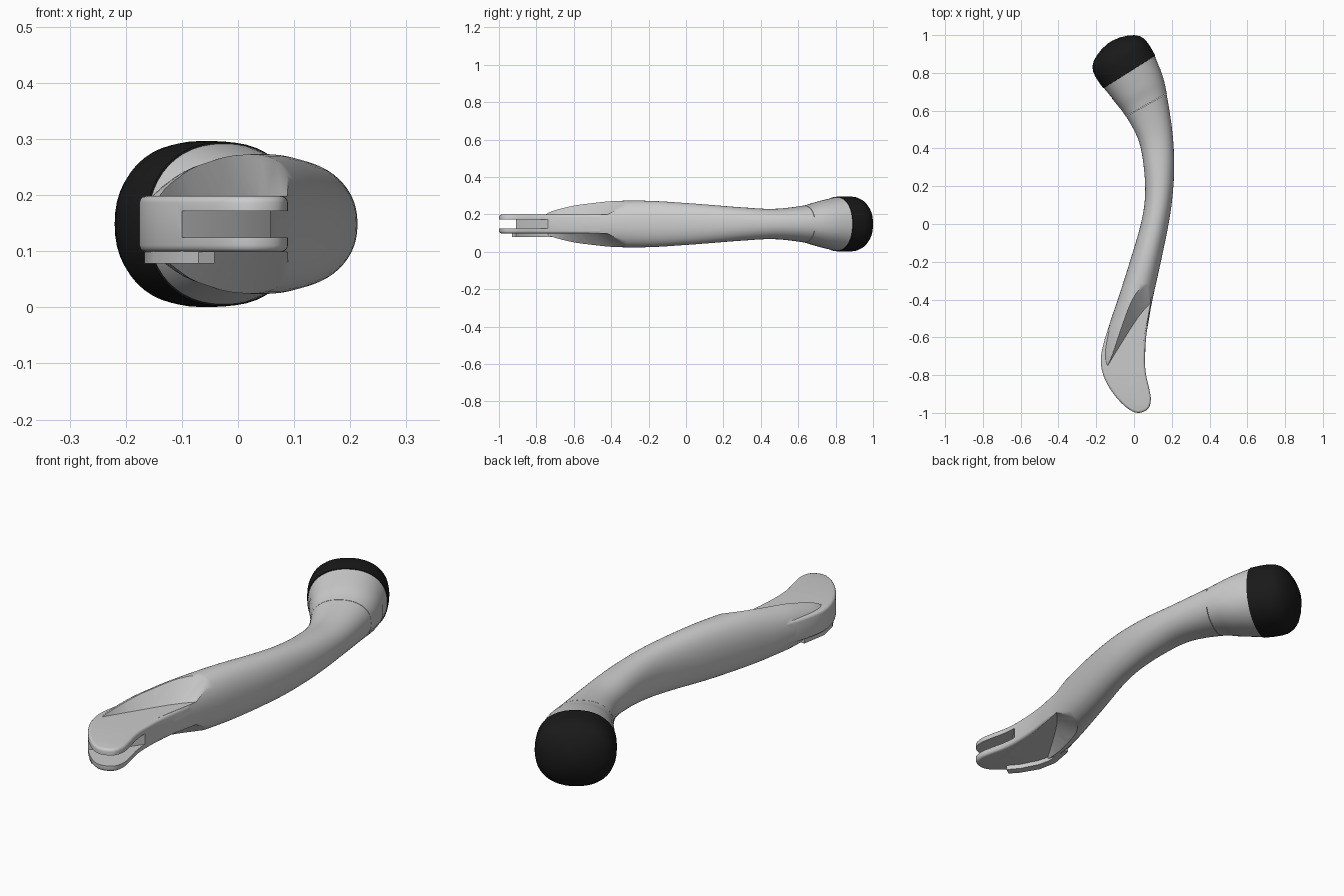
import bpy, bmesh, math
from mathutils import Vector

if "Cube" in bpy.data.objects:
    bpy.data.objects.remove(bpy.data.objects["Cube"])

ZC = 0.1485
N = 48

# Limb stations: left x, y, right x, y, half height
ST = [(-.150, -.790, .055, -.790, .060), (-.172, -.720, .058, -.720, .080),
      (-.150, -.600, .064, -.600, .104), (-.120, -.500, .080, -.500, .115),
      (-.086, -.400, .098, -.400, .123), (-.022, -.200, .142, -.200, .124),
      (.036, .000, .183, .000, .112), (.058, .140, .204, .150, .101),
      (.053, .290, .213, .310, .089), (.025, .440, .203, .490, .081),
      (-.042, .570, .172, .690, .098), (-.095, .640, .148, .790, .121),
      (-.160, .720, .110, .890, .143)]
SEAM, END = 10, len(ST) - 1


def catmull(pts, s):
    i = min(int(s), len(pts) - 2)
    t = s - i
    a, b, c, d = (pts[max(0, min(len(pts) - 1, i + k))] for k in (-1, 0, 1, 2))
    return [.5 * (2*q + (r - p)*t + (2*p - 5*q + 4*r - u)*t*t + (3*q - p - 3*r + u)*t**3)
            for p, q, r, u in zip(a, b, c, d)]


def spow(v):
    return math.copysign(abs(v) ** (2 / 2.2), v)


def limb_point(s, th, grow=0.0):
    lx, ly, rx, ry, h = catmull(ST, s)
    c = Vector(((lx + rx) / 2, (ly + ry) / 2, ZC))
    half = Vector(((rx - lx) / 2, (ry - ly) / 2, 0))
    half += half.normalized() * grow
    return c + half * spow(math.cos(th)) + Vector((0, 0, h + grow)) * spow(math.sin(th))


def make(name, verts, faces, color=None, smooth=35):
    me = bpy.data.meshes.new(name)
    me.from_pydata([tuple(v) for v in verts], [], faces)
    bm = bmesh.new()
    bm.from_mesh(me)
    bmesh.ops.recalc_face_normals(bm, faces=bm.faces)
    bm.to_mesh(me)
    bm.free()
    me.shade_smooth()
    me.set_sharp_from_angle(angle=math.radians(smooth))
    ob = bpy.data.objects.new(name, me)
    bpy.context.collection.objects.link(ob)
    if color:
        m = bpy.data.materials.new(name)
        m.diffuse_color = color
        m.use_nodes = True
        m.node_tree.nodes["Principled BSDF"].inputs["Base Color"].default_value = m.diffuse_color
        me.materials.append(m)
    return ob


def skin(name, rings, **kw):
    n = len(rings[0])
    verts = [v for r in rings for v in r]
    faces = [(k*n + i, k*n + (i+1) % n, (k+1)*n + (i+1) % n, (k+1)*n + i)
             for k in range(len(rings) - 1) for i in range(n)]
    faces += [tuple(range(n)), tuple(range(len(verts) - n, len(verts)))]
    return make(name, verts, faces, **kw)


def prism(name, outline, z0, z1):
    return skin(name, [[(x, y, z) for x, y in outline] for z in (z0, z1)])


def limb(name, s0, s1, steps):
    return skin(name, [[limb_point(s0 + (s1 - s0) * k / steps, 2*math.pi*i/N) for i in range(N)]
                       for k in range(steps + 1)])


def bake(ob):
    dg = bpy.context.evaluated_depsgraph_get()
    me = bpy.data.meshes.new_from_object(ob.evaluated_get(dg))
    ob.modifiers.clear()
    ob.data = me
    me.shade_smooth()
    me.set_sharp_from_angle(angle=math.radians(35))


def boolean(ob, other, op):
    m = ob.modifiers.new(op, 'BOOLEAN')
    m.operation, m.object, m.solver = op, other, 'EXACT'
    bake(ob)
    bpy.data.objects.remove(other)


# Main limb with the two scooped flats, above and below the fork
arm = limb("arm", 0, SEAM - .008, 56)
crest = [(.20, -.20), (.125, -.265), (.0, -.40), (-.10, -.61), (-.15, -.75), (-.20, -.84)]
floor = [(.20, -.35), (.10, -.41), (.025, -.49), (-.075, -.645), (-.145, -.76), (-.20, -.85)]
curve = [[catmull(c, 5 * k / 24) for k in range(25)] for c in (floor, crest)]
box = [(-.4, -.9), (-.4, -1.2), (.4, -1.2), (.4, -.35)]
for side in (1, -1):
    rings = []
    for t in (0, 1, 2):
        pts = [(a[0] + (b[0] - a[0])*t, a[1] + (b[1] - a[1])*t) for a, b in zip(*curve)]
        rings.append([(x, y, ZC + side * (.05 + .065*t)) for x, y in pts + box])
    boolean(arm, skin("scoop_cutter", rings), 'DIFFERENCE')

# Flat fork block at the front end
ctrl = [(.085, -.45), (.064, -.60), (.058, -.72), (.064, -.80), (.080, -.87), (.089, -.93),
        (.073, -.98), (.02, -1.0), (-.035, -.975), (-.10, -.91), (-.155, -.82),
        (-.176, -.72), (-.152, -.60), (-.112, -.50)]
outline = [catmull(ctrl, 13 * k / 65) for k in range(66)]
fork = prism("fork", outline, ZC - .05, ZC + .05)
bev = fork.modifiers.new("round", 'BEVEL')
bev.width, bev.segments, bev.limit_method, bev.angle_limit = .012, 3, 'ANGLE', math.radians(50)
bake(fork)
slot = [(-.3, -1.1), (-.3, -.915), (-.10, -.91), (0, -.82), (.07, -.72), (.3, -.70), (.3, -1.1)]
slot_cutter = prism("slot_cutter", slot, ZC - .024, ZC + .023)
boolean(arm, fork, 'UNION')
boolean(arm, slot_cutter, 'DIFFERENCE')

# Thin lip under the left edge of the fork
lip = [(-.07, -.93), (-.10, -.90), (-.15, -.815), (-.167, -.73), (-.148, -.62),
       (-.12, -.62), (-.135, -.73), (-.12, -.79), (-.08, -.865), (-.042, -.91)]
prism("fork_lip", lip, .078, .105)

# Ankle sleeve behind the seam
limb("ankle_sleeve", SEAM + .008, END, 12)

# Locking tabs reaching over the sleeve on both sides
for name, mid in (("right_tab", 0), ("left_tab", math.pi)):
    n = 8
    verts = [limb_point(SEAM - .02 + 1.3*j/n, mid + .7*(i/n - .5), .0015)
             for j in range(n + 1) for i in range(n + 1)]
    make(name, verts, [(j*(n+1) + i, j*(n+1) + i+1, (j+1)*(n+1) + i+1, (j+1)*(n+1) + i)
                       for j in range(n) for i in range(n)])

# Black rubber foot: distance along the axis, scale
axis = Vector((-.533, .846, 0))
base = Vector((-.025, .805, ZC))
prof = [(0, 1.0), (.001, 1.02), (.04, 1.035), (.075, 1.035), (.105, 1.01), (.13, .93),
        (.15, .80), (.167, .60), (.181, .35), (.188, .08)]
rings = [[base + axis*d + (limb_point(END, 2*math.pi*i/N) - base) * k for i in range(N)]
         for d, k in prof]
skin("foot_cap", rings, color=(.01, .01, .01, 1), smooth=50)
